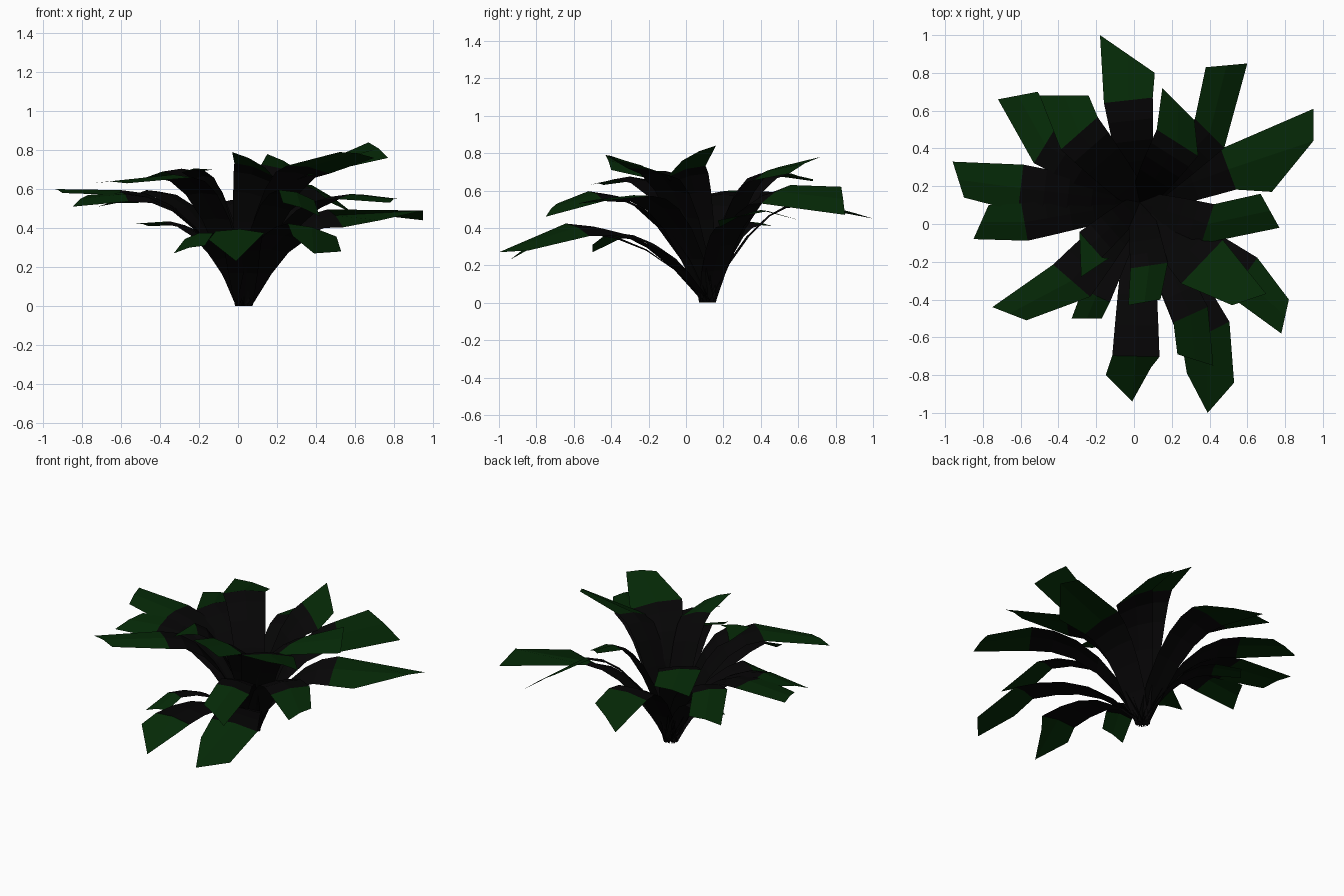
import bpy
import bmesh
from mathutils import Vector

default_cube = bpy.data.objects.get("Cube")
if default_cube:
    bpy.data.objects.remove(default_cube, do_unlink=True)


def make_material(name, colour):
    mat = bpy.data.materials.new(name)
    mat.use_nodes = True
    mat.diffuse_color = (*colour, 1)
    mat.node_tree.nodes["Principled BSDF"].inputs["Base Color"].default_value = (*colour, 1)
    return mat


DARK = make_material("near black leaf", (0.0018, 0.0016, 0.0018))
GREEN = make_material("dark green leaf tip", (0.0015, 0.022, 0.002))
CROWN = Vector((0.03, 0.115, 0))
STEPS = 5


def make_leaf(name, neck, width, *tip, twist=0):
    """Arching creased blade: dark from crown to neck, green from neck to tip."""
    neck = Vector(neck)
    tip = [Vector(p) for p in tip]
    if len(tip) == 2:
        tip.insert(1, (tip[0] + tip[1]) / 2 + Vector((0, 0, 0.01)))
    run = neck - CROWN
    height, run.z = run.z, 0
    distance = run.length
    out = run.normalized()
    side = Vector((-out.y, out.x, 0))
    across = tip[0] - tip[2]
    if side.dot(across) < 0:
        side.negate()
    # The blade twists towards the sideways slope of its tip
    slope = twist + 0.8 * across.z / across.length
    bend = 1.3 + 1.6 * distance

    # Cross sections, each with a left edge, crease and right edge
    rows = []
    for i in range(STEPS + 1):
        t = i / STEPS
        half = 0.045 + (width / 2 - 0.045) * t ** 0.6
        edge = (side + Vector((0, 0, slope * t))) * half
        centre = CROWN + run * t
        centre.z = height * (1 - (1 - t) ** bend)
        crease = Vector((0, 0, 0.015 * t))
        rows.append([centre + edge, centre + crease, centre - edge])
    rows.append(tip)

    bm = bmesh.new()
    grid = [[bm.verts.new(p) for p in row] for row in rows]
    for i in range(len(grid) - 1):
        for j in range(2):
            face = bm.faces.new((grid[i][j], grid[i][j + 1], grid[i + 1][j + 1], grid[i + 1][j]))
            face.material_index = int(i == STEPS)
            face.normal_update()
            if face.normal.z < 0:
                face.normal_flip()
    mesh = bpy.data.meshes.new(name)
    bm.to_mesh(mesh)
    bm.free()
    mesh.materials.append(DARK)
    mesh.materials.append(GREEN)
    leaf = bpy.data.objects.new(name, mesh)
    bpy.context.collection.objects.link(leaf)


# Upright inner leaves
make_leaf("inner_leaf_back", (.23, .43, .69), .26, (.15, .72, .78), (.32, .55, .69))
make_leaf("inner_leaf_left", (.39, 0, .7), .22, (.67, .16, .84), (.77, -.02, .76))
make_leaf("inner_leaf_front_left", (.36, -.2, .7), .32, (.7, -.37, .76), (.52, -.43, .79))
make_leaf("inner_leaf_front", (.08, -.22, .7), .2, (-.03, -.43, .79), (.14, -.4, .71))
make_leaf("inner_leaf_right", (-.23, -.11, .69), .18, (-.28, -.28, .69), (-.13, -.18, .7))

# Spreading middle leaves
make_leaf("middle_leaf_back", (-.03, .655, .53), .26, (-.18, 1, .45), (.11, .8, .49))
make_leaf("middle_leaf_back_left", (.4, .48, .58), .22, (.38, .83, .62), (.6, .85, .47))
make_leaf("middle_leaf_left", (.5, .29, .45), .23, (.95, .61, .44), (.95, .44, .49), (.73, .17, .44), twist=.4)
make_leaf("middle_leaf_front_left", (.58, -.28, .56), .25, (.82, -.4, .55), (.78, -.58, .53))
make_leaf("middle_leaf_front", (.3, -.48, .57), .2, (.23, -.69, .53), (.42, -.75, .46))
make_leaf("middle_leaf_front_right", (-.33, -.3, .66), .26, (-.75, -.44, .63), (-.57, -.51, .63))
make_leaf("middle_leaf_right_low", (-.58, .01, .56), .2, (-.85, -.08, .51), (-.77, .1, .57))
make_leaf("middle_leaf_right", (-.6, .19, .58), .25, (-.96, .33, .6), (-.9, .14, .58))
make_leaf("middle_leaf_back_right_low", (-.47, .42, .58), .23, (-.72, .66, .51), (-.51, .7, .53))
make_leaf("middle_leaf_back_right", (-.29, .48, .69), .26, (-.5, .68, .65), (-.24, .68, .65))

# Drooping outer leaves
make_leaf("outer_leaf_front_left", (.38, -.58, .39), .28, (.28, -.79, .36), (.39, -1, .27), (.53, -.84, .28))
make_leaf("outer_leaf_front", (.01, -.7, .38), .25, (-.15, -.8, .34), (-.01, -.94, .23), (.09, -.76, .33))
make_leaf("outer_leaf_front_right", (-.2, -.38, .36), .16, (-.33, -.5, .27), (-.17, -.5, .31))
make_leaf("outer_leaf_back_right", (-.35, .33, .42), .16, (-.54, .36, .42), (-.46, .46, .41))
